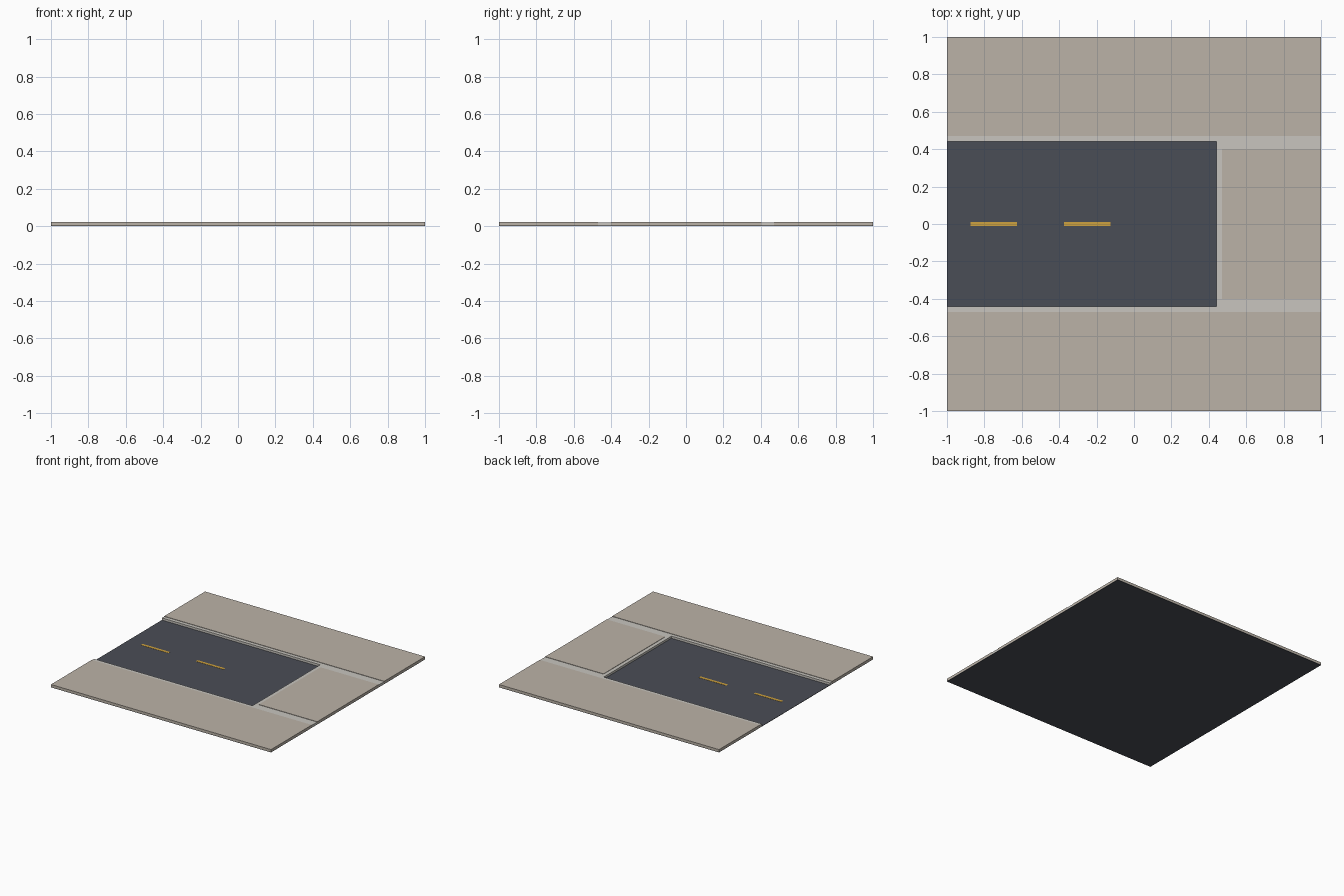
import bpy

if "Cube" in bpy.data.objects:
    bpy.data.objects.remove(bpy.data.objects["Cube"])


def material(name, rgb):
    m = bpy.data.materials.new(name)
    m.diffuse_color = (*rgb, 1)
    m.use_nodes = True
    m.node_tree.nodes["Principled BSDF"].inputs["Base Color"].default_value = m.diffuse_color
    return m


ASPHALT = material("asphalt", (0.068, 0.075, 0.092))
PAVING = material("paving", (0.50, 0.45, 0.39))
KERB = material("kerb_stone", (0.58, 0.56, 0.52))
PAINT = material("yellow_paint", (0.62, 0.36, 0.05))


def box(name, x, y, z, mat):
    """Axis-aligned box from (min, max) ranges."""
    mid = [(a + b) / 2 for a, b in (x, y, z)]
    bpy.ops.mesh.primitive_cube_add(size=1, location=mid)
    ob = bpy.context.object
    ob.name = name
    ob.scale = [b - a for a, b in (x, y, z)]
    bpy.ops.object.transform_apply(location=False, rotation=False, scale=True)
    ob.data.materials.append(mat)
    return ob


ROAD_Z, KERB_Z, WALK_Z = 0.003, 0.0205, 0.0235

# Asphalt bed under the whole tile
box("road_bed", (-1, 1), (-1, 1), (0, ROAD_Z), ASPHALT)

# Pavements and kerbs on both sides of the road
for side, s in (("front", -1), ("back", 1)):
    def span(a, b):
        return tuple(sorted((s * a, s * b)))
    box(side + "_sidewalk", (-1, 1), span(0.47, 1), (ROAD_Z, WALK_Z), PAVING)
    box(side + "_kerb", (-1, 0.44), span(0.44, 0.47), (ROAD_Z, KERB_Z), KERB)
    box(side + "_end_gutter", (0.44, 1), span(0.40, 0.47), (ROAD_Z, KERB_Z), KERB)

# Dead end: cross kerb and paved slab
box("end_kerb", (0.44, 0.47), (-0.40, 0.40), (ROAD_Z, KERB_Z), KERB)
box("end_sidewalk", (0.47, 1), (-0.40, 0.40), (ROAD_Z, WALK_Z), PAVING)

# Centre line dashes
for i, cx in enumerate((-0.75, -0.25)):
    box(f"lane_dash_{i + 1}", (cx - 0.125, cx + 0.125), (-0.0115, 0.0115),
        (ROAD_Z, ROAD_Z + 0.0015), PAINT)
